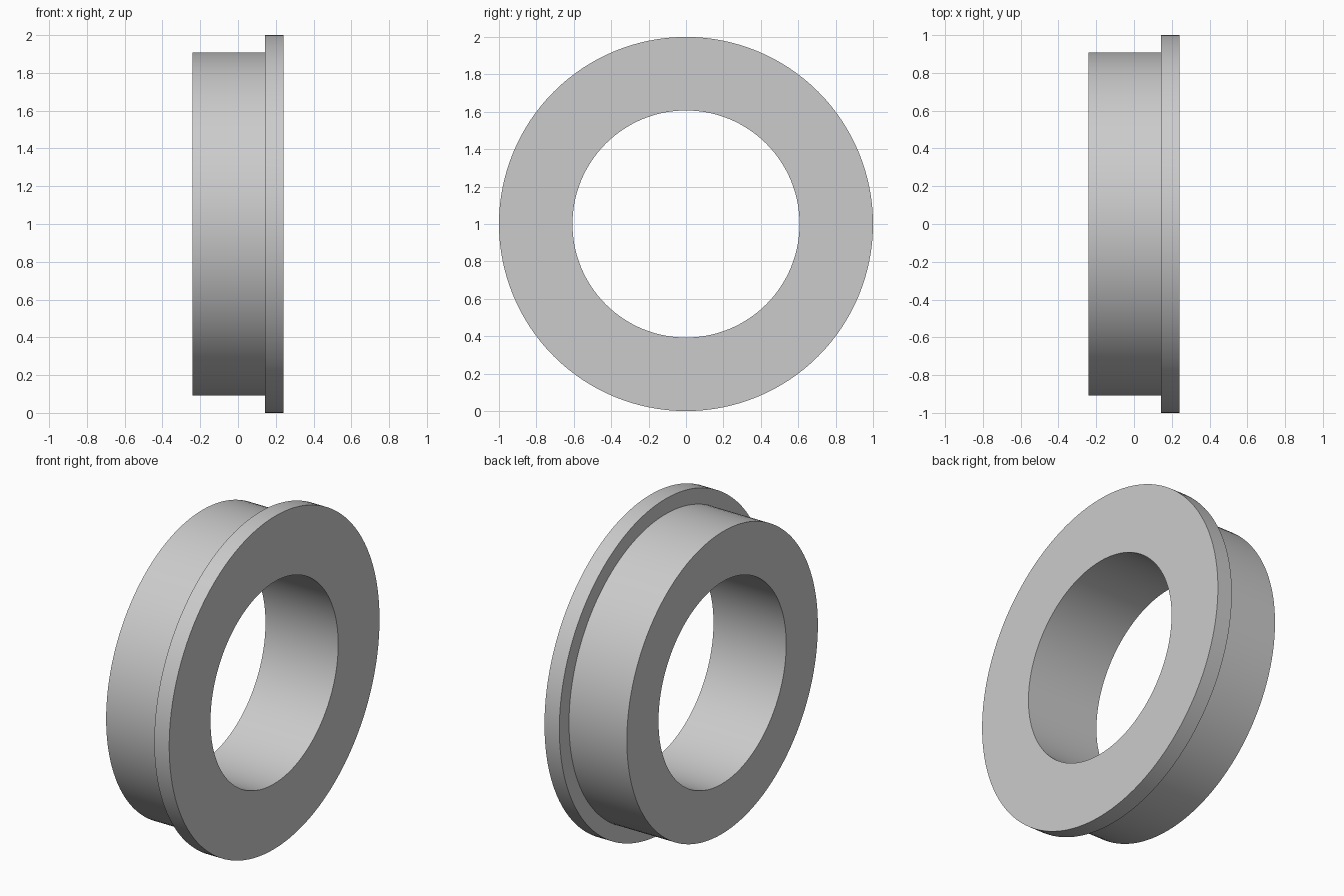
import bpy, bmesh
from math import cos, sin, tau

cube = bpy.data.objects.get("Cube")
if cube:
    bpy.data.objects.remove(cube, do_unlink=True)

SEGMENTS = 128

grey = bpy.data.materials.new("plain_grey")
grey.use_nodes = True
colour = (0.6, 0.6, 0.6, 1)
grey.diffuse_color = colour
grey.node_tree.nodes["Principled BSDF"].inputs["Base Color"].default_value = colour

# Closed section as (x, radius): bore, sleeve and flange
BORE, SLEEVE, FLANGE = 0.607, 0.908, 1.0
LEFT, STEP, RIGHT = -0.242, 0.143, 0.242
profile = [(LEFT, BORE), (LEFT, SLEEVE), (STEP, SLEEVE),
           (STEP, FLANGE), (RIGHT, FLANGE), (RIGHT, BORE)]

# Revolve the section around the x axis
bm = bmesh.new()
rings = []
for i in range(SEGMENTS):
    a = tau * i / SEGMENTS
    rings.append([bm.verts.new((x, r * cos(a), r * sin(a))) for x, r in profile])
for i, ring in enumerate(rings):
    following = rings[(i + 1) % SEGMENTS]
    for j in range(len(profile)):
        k = (j + 1) % len(profile)
        bm.faces.new((ring[j], ring[k], following[k], following[j]))
bmesh.ops.recalc_face_normals(bm, faces=bm.faces)

mesh = bpy.data.meshes.new("flanged_bushing")
bm.to_mesh(mesh)
bm.free()
mesh.materials.append(grey)

bushing = bpy.data.objects.new("flanged_bushing", mesh)
bushing.location.z = FLANGE
bpy.context.collection.objects.link(bushing)

# Smooth round walls, crisp rims
bpy.ops.object.select_all(action="DESELECT")
bushing.select_set(True)
bpy.context.view_layer.objects.active = bushing
bpy.ops.object.shade_smooth_by_angle(angle=0.6)
